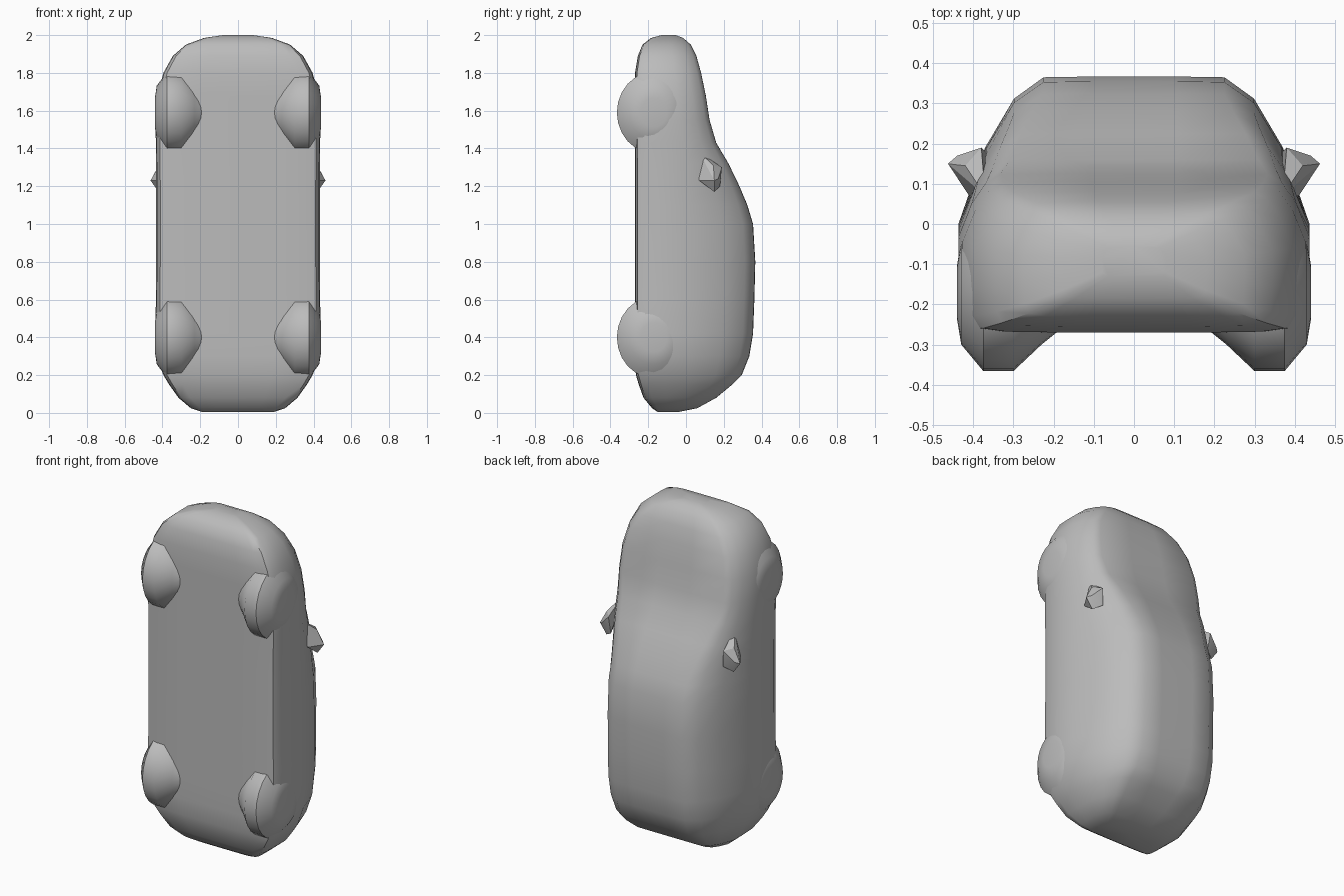
import bpy, bmesh, math

if "Cube" in bpy.data.objects:
    bpy.data.objects.remove(bpy.data.objects["Cube"])

grey = bpy.data.materials.new("plain grey")
grey.diffuse_color = (0.5, 0.5, 0.5, 1)
grey.use_nodes = True
grey.node_tree.nodes["Principled BSDF"].inputs["Base Color"].default_value = grey.diffuse_color


def finish(bm, name, angle=45):
    """Turn a bmesh into a shaded object."""
    bmesh.ops.recalc_face_normals(bm, faces=bm.faces)
    me = bpy.data.meshes.new(name)
    bm.to_mesh(me)
    bm.free()
    me.materials.append(grey)
    ob = bpy.data.objects.new(name, me)
    bpy.context.collection.objects.link(ob)
    bpy.ops.object.select_all(action='DESELECT')
    ob.select_set(True)
    bpy.context.view_layer.objects.active = ob
    bpy.ops.object.shade_smooth_by_angle(angle=math.radians(angle))
    return ob


def loft(bm, rings):
    """Skin closed rings of equal length and cap both ends."""
    vs = [[bm.verts.new(p) for p in r] for r in rings]
    n = len(vs[0])
    for a, b in zip(vs, vs[1:]):
        for i in range(n):
            j = (i + 1) % n
            bm.faces.new((a[i], a[j], b[j], b[i]))
    bm.faces.new(vs[0])
    bm.faces.new(vs[-1])


# Car body, tail at z = 0 and nose at z = 2
# columns: height, half width, underside y, upper y, cabin taper
stations = [
    (0.005, 0.19, -0.15, -0.04, 0.6), (0.025, 0.25, -0.18, 0.06, 0.6),
    (0.08, 0.315, -0.225, 0.16, 0.7), (0.15, 0.365, -0.25, 0.245, 0.8),
    (0.20, 0.395, -0.265, 0.295, 0.9), (0.30, 0.43, -0.27, 0.335, 1),
    (0.42, 0.437, -0.27, 0.355, 1), (0.60, 0.435, -0.27, 0.362, 1),
    (0.80, 0.433, -0.27, 0.367, 1), (1.00, 0.433, -0.27, 0.355, 1),
    (1.10, 0.433, -0.27, 0.325, 1), (1.20, 0.433, -0.27, 0.283, 0.9),
    (1.32, 0.434, -0.27, 0.225, 0.75), (1.43, 0.435, -0.27, 0.16, 0.6),
    (1.55, 0.437, -0.27, 0.125, 0.5), (1.68, 0.427, -0.27, 0.105, 0.5),
    (1.80, 0.395, -0.27, 0.08, 0.5), (1.89, 0.345, -0.255, 0.055, 0.6),
    (1.95, 0.275, -0.23, 0.025, 0.7), (1.985, 0.18, -0.185, -0.015, 0.8),
    (2.00, 0.08, -0.13, -0.055, 0.8),
]


def section(z, w, yb, yt, k):
    belt = min(0.0, yb + 0.6 * (yt - yb))
    h, g = yt - belt, belt - yb
    half = [(0.45 * w, yb), (0.80 * w, yb + 0.01 * g), (0.95 * w, yb + 0.05 * g),
            (0.99 * w, yb + 0.2 * g), (w, yb + 0.55 * g), (w, belt),
            (w * (1 - 0.15 * k), belt + 0.53 * h),
            (w * (1 - 0.31 * k), belt + 0.85 * h),
            (w * (1 - 0.48 * k), yt - 0.005 * h), (0.25 * w, yt)]
    ring = [(0, yb)] + half + [(0, yt)] + [(-x, y) for x, y in reversed(half)]
    return [(x, y, z) for x, y in ring]


bm = bmesh.new()
loft(bm, [section(*s) for s in stations])
finish(bm, "car_body")

# Wheels, faired into the underside: (x, radius) turned about a sideways axis
wheel_profile = [(0.18, 0.09), (0.23, 0.13), (0.30, 0.196), (0.375, 0.196),
                 (0.43, 0.13), (0.44, 0.07)]
for end, cz in (("rear", 0.40), ("front", 1.59)):
    for side, s in (("left", -1), ("right", 1)):
        bm = bmesh.new()
        rings = []
        for x, r in wheel_profile:
            rings.append([(s * x, -0.17 + r * math.cos(t * math.tau / 24),
                           cz + 1.1 * r * math.sin(t * math.tau / 24))
                          for t in range(24)])
        loft(bm, rings)
        finish(bm, f"{end}_{side}_wheel")

# Faceted wing mirrors
mirror_points = [(0.37, 0.07, 1.38), (0.41, 0.07, 1.23), (0.38, 0.19, 1.30),
                 (0.37, 0.18, 1.20), (0.44, 0.17, 1.24), (0.463, 0.15, 1.23),
                 (0.42, 0.145, 1.31), (0.42, 0.15, 1.17)]
for side, s in (("left", -1), ("right", 1)):
    bm = bmesh.new()
    verts = [bm.verts.new((s * x, y, z)) for x, y, z in mirror_points]
    res = bmesh.ops.convex_hull(bm, input=verts)
    bmesh.ops.delete(bm, geom=[v for v in bm.verts if not v.link_faces],
                     context='VERTS')
    finish(bm, f"{side}_wing_mirror", 25)
